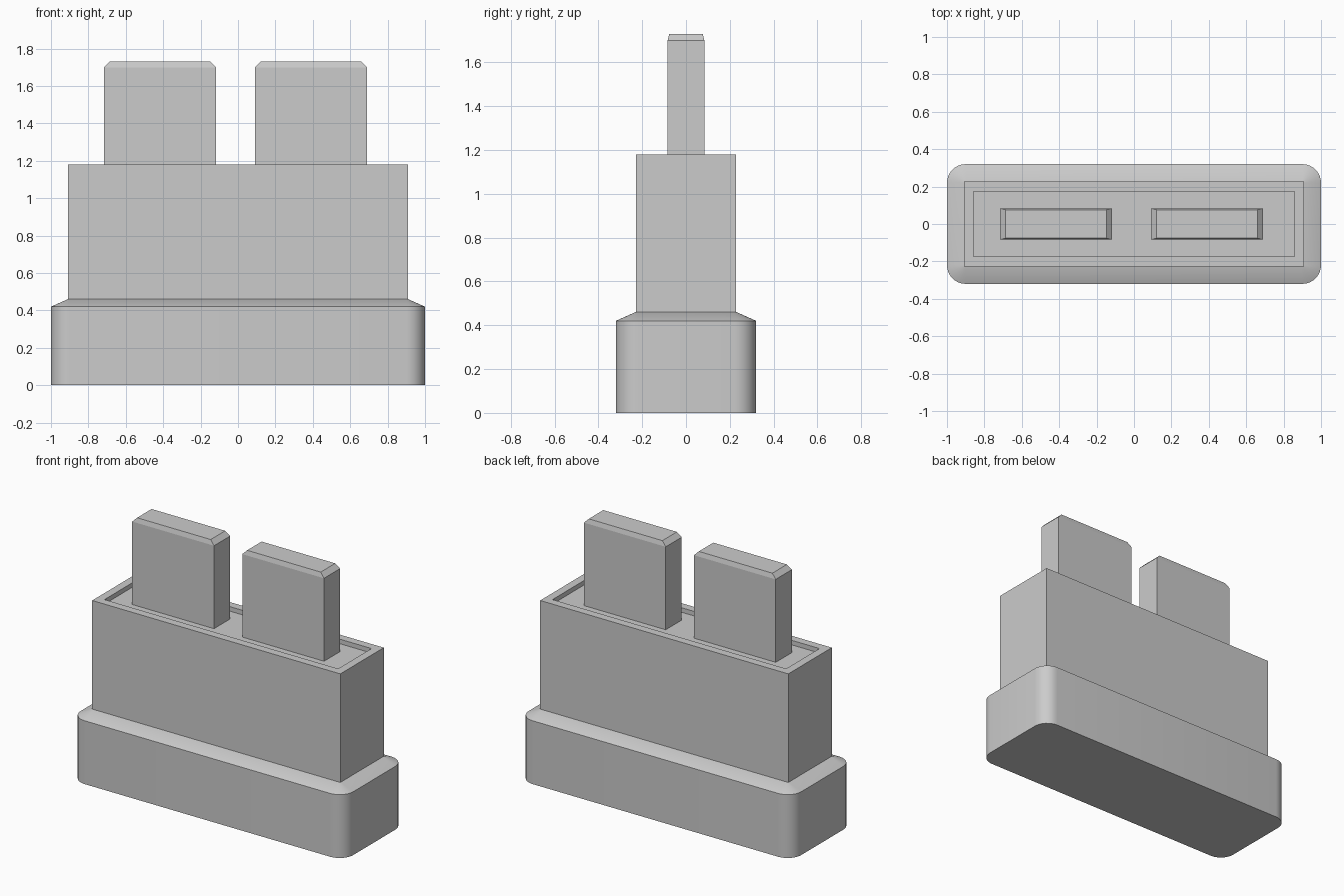
import bpy
from math import sin, cos, pi, radians

if "Cube" in bpy.data.objects:
    bpy.data.objects.remove(bpy.data.objects["Cube"])


def ring(hx, hy, z, r=0.0, seg=0):
    """Rectangle outline with optional rounded corners, counter-clockwise."""
    pts = []
    for k, (sx, sy) in enumerate([(1, 1), (-1, 1), (-1, -1), (1, -1)]):
        for i in range(seg + 1):
            a = (k + (i / seg if seg else 0.5)) * pi / 2
            pts.append((sx * (hx - r) + r * cos(a), sy * (hy - r) + r * sin(a), z))
    return pts


def loft(name, rings, x=0.0, smooth=False):
    """Skin a stack of outlines and cap both ends."""
    n = len(rings[0])
    verts = [p for rg in rings for p in rg]
    faces = [tuple(reversed(range(n))), tuple(range(len(verts) - n, len(verts)))]
    for j in range(len(rings) - 1):
        for i in range(n):
            k = (i + 1) % n
            faces.append((j * n + i, j * n + k, (j + 1) * n + k, (j + 1) * n + i))
    mesh = bpy.data.meshes.new(name)
    mesh.from_pydata(verts, [], faces)
    obj = bpy.data.objects.new(name, mesh)
    bpy.context.collection.objects.link(obj)
    obj.location.x = x
    if smooth:
        bpy.ops.object.select_all(action='DESELECT')
        obj.select_set(True)
        bpy.context.view_layer.objects.active = obj
        bpy.ops.object.shade_smooth_by_angle(angle=radians(35))
    return obj


# Rounded base with a sloping shoulder
loft("base", [ring(1.0, 0.32, 0.0, 0.1, 8),
              ring(1.0, 0.32, 0.42, 0.1, 8),
              ring(0.91, 0.23, 0.46, 0.01, 8)], smooth=True)

# Housing with a thin rim around a shallow recess
loft("housing", [ring(0.91, 0.228, 0.44), ring(0.91, 0.228, 1.18),
                 ring(0.857, 0.175, 1.18), ring(0.857, 0.175, 1.15)])

# Two flat blades with tapered tips
for name, x in (("left_blade", -0.417), ("right_blade", 0.39)):
    loft(name, [ring(0.3, 0.084, 1.13), ring(0.3, 0.084, 1.7),
                ring(0.27, 0.076, 1.73)], x)
